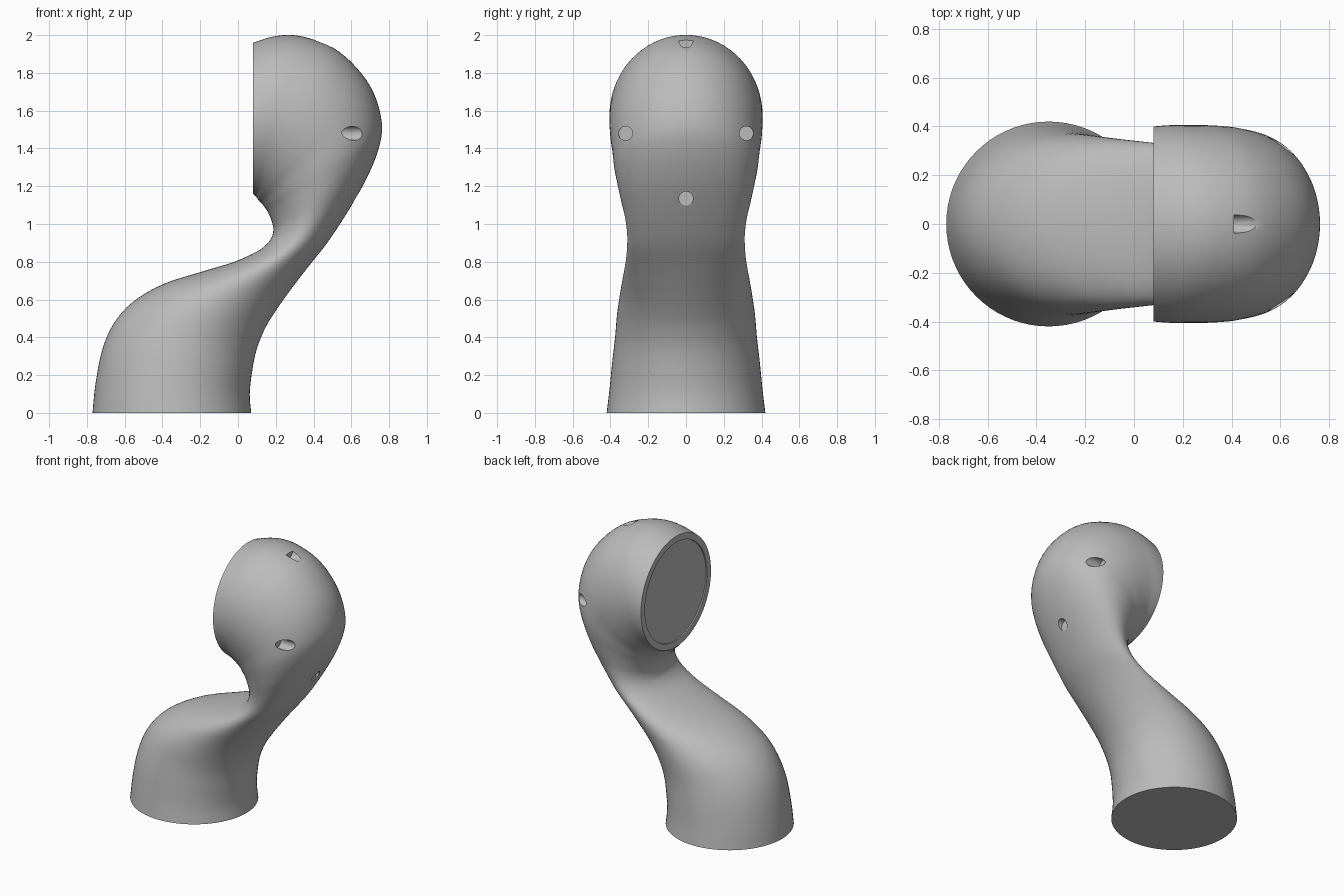
import bpy
import bmesh
import math
from mathutils import Vector

SIDES = 72      # points around each cross-section
STEPS = 4       # smooth sections between two given ones

cube = bpy.data.objects.get("Cube")
if cube:
    bpy.data.objects.remove(cube)

# One plain material
grey = bpy.data.materials.new("plain_grey")
grey.use_nodes = True
colour = (0.5, 0.5, 0.5, 1)
grey.diffuse_color = colour
grey.node_tree.nodes["Principled BSDF"].inputs["Base Color"].default_value = colour

# Sections from base to head: inner x, inner z, outer x, outer z, half width
sections = [
    (-.77, 0, .07, 0, .42),
    (-.755, .15, .062, .1, .405),
    (-.72, .33, .075, .22, .39),
    (-.66, .47, .1, .34, .375),
    (-.56, .585, .15, .46, .365),
    (-.4, .68, .22, .57, .35),
    (-.2, .745, .3, .68, .335),
    (-.02, .8, .385, .79, .32),
    (.11, .86, .465, .89, .312),
    (.17, .915, .54, 1, .312),
    (.187, .965, .62, 1.13, .325),
    (.18, 1.01, .69, 1.26, .345),
    (.16, 1.06, .745, 1.4, .365),
    (.14, 1.09, .762, 1.53, .38),
    (.125, 1.11, .72, 1.69, .39),
    (.115, 1.12, .63, 1.825, .4),
    (.105, 1.13, .5, 1.935, .405),
    (.1, 1.14, .33, 1.995, .405),
    (.09, 1.15, .2, 1.995, .405),
    (.08, 1.16, .08, 1.96, .4),
]


def blend(a, b, c, d, t):
    """Smooth curve from b to c, steered by a and d."""
    return b + ((c - a) * t + (a * 2 - b * 5 + c * 4 - d) * t ** 2
                + (b * 3 - a - c * 3 + d) * t ** 3) / 2


def smooth_sections(rows):
    rows = [Vector(row) for row in rows]
    last = len(rows) - 1
    for i in range(last):
        near = [rows[min(max(i + k, 0), last)] for k in (-1, 0, 1, 2)]
        for step in range(STEPS):
            yield blend(*near, step / STEPS)
    yield rows[last]


def add_ring(bm, row):
    """Elliptical ring spanning the inner and outer outline points."""
    inner = Vector((row[0], 0, row[1]))
    outer = Vector((row[2], 0, row[3]))
    middle, reach = (inner + outer) / 2, (outer - inner) / 2
    ring = []
    for i in range(SIDES):
        angle = math.tau * i / SIDES
        side = Vector((0, row[4] * math.sin(angle), 0))
        ring.append(bm.verts.new(middle + reach * math.cos(angle) + side))
    return ring


# Curved body, lofted through the sections
bm = bmesh.new()
rings = [add_ring(bm, row) for row in smooth_sections(sections)]
for low, high in zip(rings, rings[1:]):
    for i in range(SIDES):
        j = (i + 1) % SIDES
        bm.faces.new((low[i], low[j], high[j], high[i]))
bm.faces.new(reversed(rings[0]))
head_face = bm.faces.new(rings[-1])
bmesh.ops.recalc_face_normals(bm, faces=bm.faces)

# Rim and shallow recessed disc on the head opening
bmesh.ops.inset_region(bm, faces=[head_face], thickness=.045)
bmesh.ops.inset_region(bm, faces=[head_face], thickness=.001, depth=-.008)

mesh = bpy.data.meshes.new("curved_body")
bm.to_mesh(mesh)
bm.free()
mesh.materials.append(grey)
body = bpy.data.objects.new("curved_body", mesh)
bpy.context.collection.objects.link(body)


def cut_pocket(x, y, z, radius=.037, length=.4):
    """Round fastener pocket, opening towards the back of the head."""
    bpy.ops.mesh.primitive_cylinder_add(
        vertices=24, radius=radius, depth=length,
        location=(x + length / 2, y, z), rotation=(0, math.pi / 2, 0))
    cutter = bpy.context.object
    cutter.name = "pocket_cutter"
    cutter.hide_render = True
    cutter.data.materials.append(grey)
    cut = body.modifiers.new("pocket", "BOOLEAN")
    cut.operation = "DIFFERENCE"
    cut.solver = "EXACT"
    cut.object = cutter
    bpy.context.view_layer.objects.active = body
    bpy.ops.object.modifier_apply(modifier=cut.name)
    bpy.data.objects.remove(cutter)


# Fastener pockets: top, back, and one on each side
cut_pocket(.41, 0, 1.97)
cut_pocket(.6, 0, 1.135)
for side in (-1, 1):
    cut_pocket(.54, side * .32, 1.48)

# Smooth shading with crisp rims
bpy.ops.object.select_all(action="DESELECT")
body.select_set(True)
bpy.context.view_layer.objects.active = body
bpy.ops.object.shade_smooth_by_angle(angle=math.radians(35))
